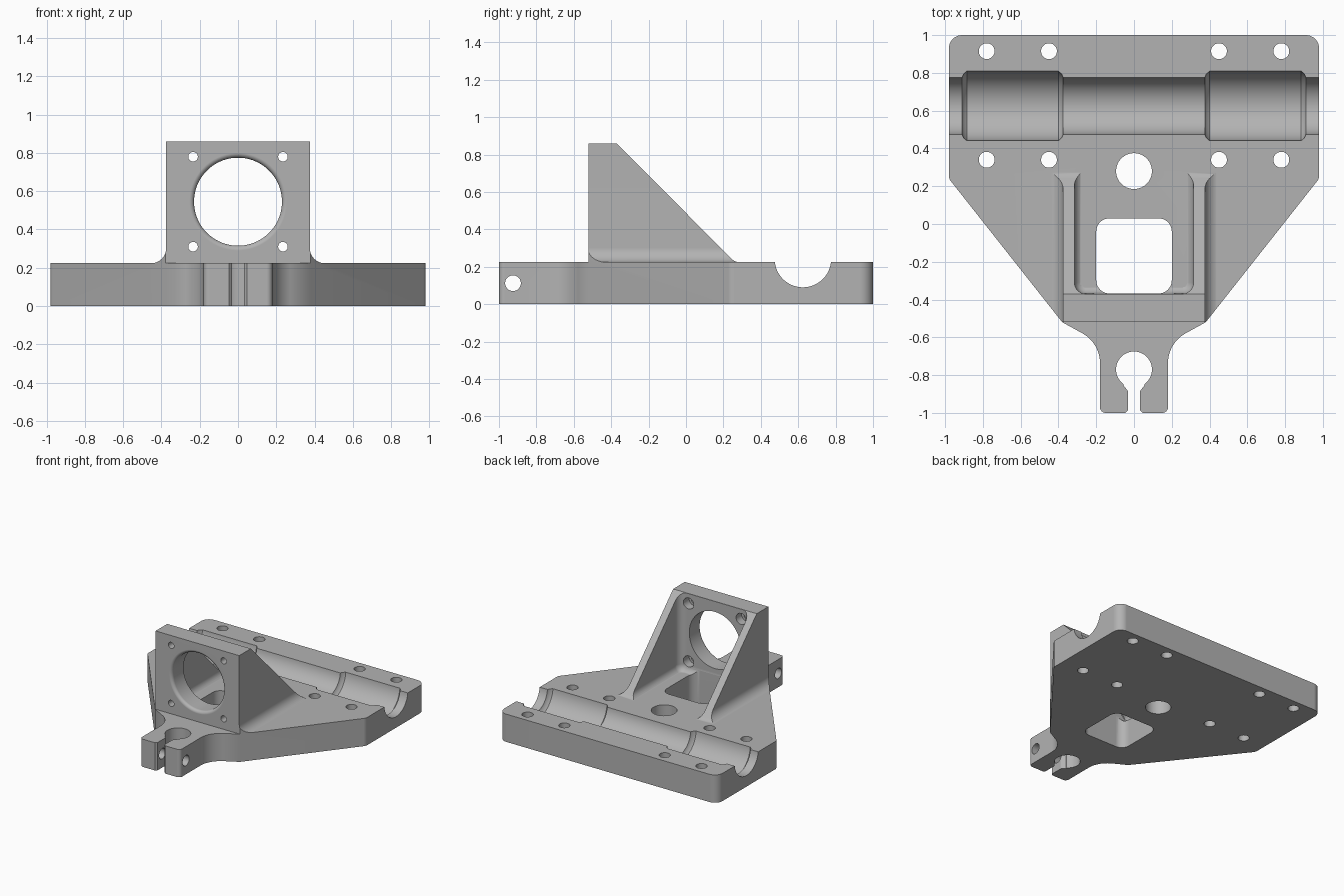
import bpy, bmesh, math
from mathutils import Vector

if "Cube" in bpy.data.objects:
    bpy.data.objects.remove(bpy.data.objects["Cube"], do_unlink=True)

TOP = 0.225     # top of the base plate
FRONT = -0.52   # front of the upright wall
BACK = -0.37    # back of the upright wall
SINK = 0.002    # how far bracket floors sit inside the plate


def place(axis, a, b, t):
    return {"x": (t, a, b), "y": (a, t, b), "z": (a, b, t)}[axis]


def make(name, bm):
    bmesh.ops.recalc_face_normals(bm, faces=bm.faces[:])
    mesh = bpy.data.meshes.new(name)
    bm.to_mesh(mesh)
    bm.free()
    ob = bpy.data.objects.new(name, mesh)
    bpy.context.collection.objects.link(ob)
    return ob


def rounded(points, steps=10):
    """Replace each (x, y, radius) corner by an arc."""
    out = []
    for i, p in enumerate(points):
        c = Vector(p[:2])
        if len(p) < 3:
            out.append(c)
            continue
        u = (Vector(points[i - 1][:2]) - c).normalized()
        v = (Vector(points[(i + 1) % len(points)][:2]) - c).normalized()
        half = math.acos(u.dot(v)) / 2
        reach = p[2] / math.tan(half)
        centre = c + (u + v).normalized() * (p[2] / math.sin(half))
        start, end = c + u * reach - centre, c + v * reach - centre
        first = math.atan2(start.y, start.x)
        sweep = math.atan2(start.x * end.y - start.y * end.x, start.dot(end))
        for k in range(steps + 1):
            w = first + sweep * k / steps
            out.append(centre + Vector((math.cos(w), math.sin(w))) * p[2])
    return out


def prism(name, points, lo, hi, axis="z"):
    bm = bmesh.new()
    pts = rounded(points)
    rings = [[bm.verts.new(place(axis, p.x, p.y, t)) for p in pts] for t in (lo, hi)]
    n = len(pts)
    for i in range(n):
        j = (i + 1) % n
        bm.faces.new((rings[0][i], rings[0][j], rings[1][j], rings[1][i]))
    bm.faces.new(rings[0])
    bm.faces.new(rings[1])
    return make(name, bm)


def lathe(name, profile, a, b, axis, n=48):
    """Turn (position, radius) pairs about an axis through (a, b)."""
    bm = bmesh.new()
    rings = []
    for t, r in profile:
        angles = [2 * math.pi * (k + 0.5) / n for k in range(n)]
        rings.append([bm.verts.new(place(axis, a + r * math.cos(w), b + r * math.sin(w), t))
                      for w in angles])
    for low, high in zip(rings, rings[1:]):
        for k in range(n):
            m = (k + 1) % n
            bm.faces.new((low[k], low[m], high[m], high[k]))
    bm.faces.new(rings[0])
    bm.faces.new(rings[-1])
    return make(name, bm)


def combine(target, tool, operation="DIFFERENCE"):
    mod = target.modifiers.new("combine", "BOOLEAN")
    mod.operation, mod.object, mod.solver = operation, tool, "EXACT"
    bpy.context.view_layer.objects.active = target
    bpy.ops.object.modifier_apply(modifier=mod.name)
    bpy.data.objects.remove(tool, do_unlink=True)


def mirrored(half):
    return half + [(-p[0], *p[1:]) for p in reversed(half)]


# Upright bracket: flared front section trimmed by the sloping side section
floor = TOP - SINK
bracket = prism("bracket", mirrored([
    (0.375, 0.86), (0.375, floor, 0.08), (0.5, floor), (0.5, 0.1)]), FRONT, 0.36, "y")
floor -= SINK
combine(bracket, prism("side_trim", [
    (FRONT - 0.1, 0.05), (FRONT - 0.1, 1), (BACK - 0.14, 1), (0.265, floor, 0.08),
    (0.5, floor), (0.5, 0.05)], -0.7, 0.7, "x"), "INTERSECT")

# Space between the two gussets, with rounded inner corners
floor -= SINK
bm = bmesh.new()
bmesh.ops.create_cube(bm, size=1)
for v in bm.verts:
    v.co = (v.co.x * 0.63, BACK if v.co.y < 0 else 0.6, floor if v.co.z < 0 else 1.2)
edges = [e for e in bm.edges if all(v.co.z < 1 for v in e.verts)
         or (all(v.co.y < 0 for v in e.verts) and e.verts[0].co.x == e.verts[1].co.x)]
bmesh.ops.bevel(bm, geom=edges, offset=0.06, segments=8, profile=0.5, affect="EDGES")
combine(bracket, make("gusset_space", bm))

# Base plate joined to the bracket, then trimmed to the plan outline
body = prism("mounting_bracket", [(-1.2, -1.2), (1.2, -1.2), (1.2, 1.2), (-1.2, 1.2)], 0, TOP)
combine(body, bracket, "UNION")
combine(body, prism("outline", mirrored([
    (0.98, 1, 0.07), (0.98, 0.24, 0.05), (0.38, FRONT), (0.18, -0.63, 0.18),
    (0.18, -1, 0.03)]), -0.1, 1.2), "INTERSECT")

# Bearing channel across the plate, wider in two pockets
half = [(0.375, 0.151), (0.383, 0.17), (0.4, 0.185), (0.885, 0.185),
        (0.902, 0.17), (0.91, 0.151), (1.1, 0.151)]
channel = [(-x, r) for x, r in reversed(half)] + half
combine(body, lathe("bearing_channel", channel, 0.625, 0.241, "x", 64))

# Holes through the plate
for x in (-0.78, -0.45, 0.45, 0.78):
    for y in (0.34, 0.915):
        combine(body, lathe("bolt_hole", [(-0.1, 0.042), (0.4, 0.042)], x, y, "z", 32))
combine(body, lathe("centre_hole", [(-0.1, 0.095), (0.4, 0.095)], 0, 0.28, "z"))
edge = BACK + SINK
combine(body, prism("window", [
    (-0.2, edge, 0.07), (0.2, edge, 0.07), (0.2, 0.03, 0.07), (-0.2, 0.03, 0.07)], -0.1, 0.4))

# Split clamp at the front with its cross screw hole
combine(body, lathe("clamp_hole", [(-0.1, 0.095), (0.3, 0.095)], 0, -0.77, "z"))
combine(body, prism("clamp_slot", mirrored([
    (0.055, -0.83), (0.055, -0.855), (0.031, -0.885, 0.02), (0.031, -0.985),
    (0.046, -1.0), (0.046, -1.1)]), -0.1, 0.3))
combine(body, lathe("clamp_screw_hole", [(-0.3, 0.042), (0.3, 0.042)], -0.925, 0.112, "x", 32))

# Large bore with a rounded front lip
lip = 0.025
bore = [(-0.6, 0.23 + lip)]
for k in range(7):
    w = math.pi / 2 * (1 - k / 6)
    bore.append((FRONT + lip * (1 - math.sin(w)), 0.23 + lip * (1 - math.cos(w))))
bore.append((-0.2, 0.23))
combine(body, lathe("large_bore", bore, 0, 0.545, "y", 64))

# Four screw holes around the bore, counterbored from the back
for x in (-0.235, 0.235):
    for z in (0.31, 0.78):
        combine(body, lathe("screw_hole", [
            (-0.6, 0.025), (-0.44, 0.025), (-0.44, 0.045), (-0.3, 0.045)], x, z, "y", 32))

# Grey finish and shading
grey = bpy.data.materials.new("plain_grey")
grey.use_nodes = True
colour = (0.45, 0.45, 0.45, 1)
grey.diffuse_color = colour
grey.node_tree.nodes["Principled BSDF"].inputs["Base Color"].default_value = colour
body.data.materials.clear()
body.data.materials.append(grey)
bpy.ops.object.select_all(action="DESELECT")
body.select_set(True)
bpy.context.view_layer.objects.active = body
bpy.ops.object.shade_smooth_by_angle(angle=math.radians(30))
weighted = body.modifiers.new("weighted_normals", "WEIGHTED_NORMAL")
weighted.keep_sharp = True
